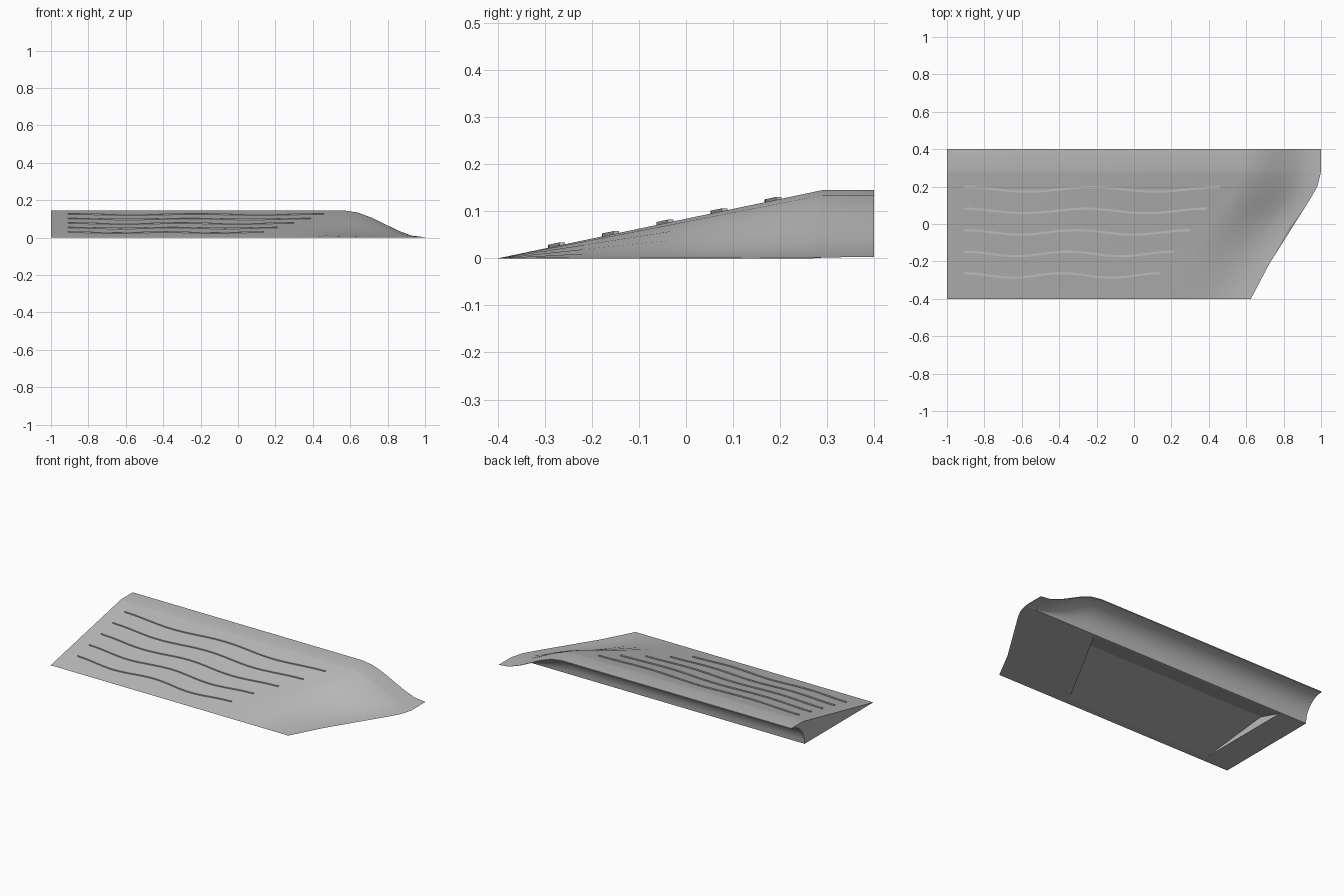
import bpy, bmesh, math

if "Cube" in bpy.data.objects:
    bpy.data.objects.remove(bpy.data.objects["Cube"])

grey = bpy.data.materials.new("mid_grey")
grey.diffuse_color = (0.5, 0.5, 0.5, 1)
grey.use_nodes = True
grey.node_tree.nodes["Principled BSDF"].inputs["Base Color"].default_value = grey.diffuse_color


def make(name, bm, smooth=None):
    bmesh.ops.recalc_face_normals(bm, faces=bm.faces[:])
    me = bpy.data.meshes.new(name)
    bm.to_mesh(me)
    bm.free()
    ob = bpy.data.objects.new(name, me)
    bpy.context.collection.objects.link(ob)
    me.materials.append(grey)
    if smooth:
        bpy.ops.object.select_all(action='DESELECT')
        bpy.context.view_layer.objects.active = ob
        ob.select_set(True)
        bpy.ops.object.shade_smooth_by_angle(angle=math.radians(smooth))
    return ob


def loft(name, rings, smooth=None):
    """Skin closed rings of points and cap both ends."""
    bm = bmesh.new()
    rows = [[bm.verts.new(p) for p in r] for r in rings]
    n = len(rows[0])
    for a, b in zip(rows, rows[1:]):
        for i in range(n):
            j = (i + 1) % n
            bm.faces.new((a[i], a[j], b[j], b[i]))
    bm.faces.new(rows[0])
    bm.faces.new(rows[-1])
    return make(name, bm, smooth)


def height(y):
    return 0.145 * min(1, (y + 0.4) / 0.69)


# Plan outline of the tapered right end
OUTLINE = [(-0.4, 0.625), (-0.21, 0.725), (-0.02, 0.83), (0.06, 0.89),
           (0.13, 0.94), (0.2, 0.98), (0.27, 0.998), (0.29, 1.0), (0.4, 1.0)]


def end_x(y):
    for (y0, x0), (y1, x1) in zip(OUTLINE, OUTLINE[1:]):
        if y <= y1:
            return x0 + (x1 - x0) * (y - y0) / (y1 - y0)
    return 1.0


# Cross-section: sloping top, thin lip, hollow curved back, flat base
profile = [(y, height(y)) for y, _ in OUTLINE]
for k in range(9):
    a = math.radians(90 - 90 * k / 8)
    profile.append((0.4 - 0.13 * math.cos(a), 0.139 * math.sin(a)))
profile += [(y, 0) for y, _ in reversed(OUTLINE[1:6])]

# Ramp body: full height, then an S-shaped fall to the right edge
DROP = 0.43
rings = [[(-1, y, z) for y, z in profile]]
for k in range(7):
    t = k / 6
    s = max(0.02, 1 - t * t * (3 - 2 * t))
    rings.append([(end_x(y) - DROP * (1 - t), y, z * s) for y, z in profile])
body = loft("ramp_body", rings, 25)

# Recess under the base
pocket = [(-0.36, -0.01), (-0.36, 0.0), (0.1, 0.05), (0.26, 0.0), (0.26, -0.01)]
cutter = loft("recess_cutter", [
    [(-0.82, y, z) for y, z in pocket],
    [(0.16 + 0.55 * (y + 0.36), y, z) for y, z in pocket]])
cutter.hide_render = True
cutter.hide_viewport = True
cut = body.modifiers.new("recess", 'BOOLEAN')
cut.operation = 'DIFFERENCE'
cut.solver = 'EXACT'
cut.object = cutter

# Wavy grip ridges with flat tops
W = 0.006
for i, (yc, x1) in enumerate([(-0.275, 0.14), (-0.16, 0.21), (-0.045, 0.3),
                              (0.07, 0.39), (0.185, 0.46)]):
    rings = []
    for k in range(41):
        t = k / 40
        x = -0.91 + (x1 + 0.91) * t
        y = yc + 0.012 * math.cos(4 * math.pi * t)
        z = height(y)
        rings.append([(x, y - W, z - 0.004), (x, y + W, z - 0.004),
                      (x, y + W, z + 0.005), (x, y - W, z + 0.005)])
    loft(f"grip_ridge_{i + 1}", rings, 30)
